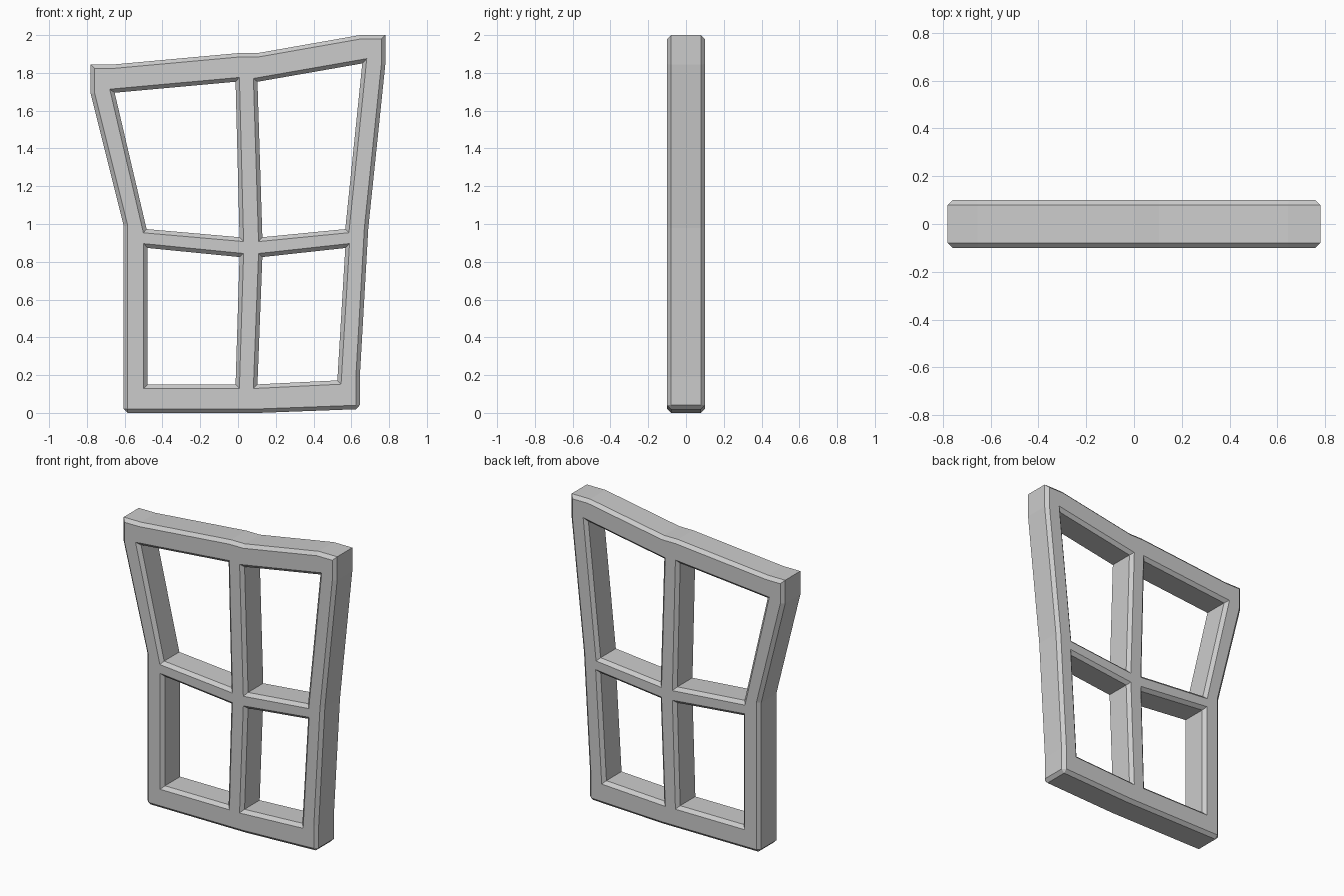
import bpy, bmesh
from mathutils import Vector

if "Cube" in bpy.data.objects:
    bpy.data.objects.remove(bpy.data.objects["Cube"])

HALF, CH = 0.1, 0.021   # half depth, chamfer width

# Crooked outer outline (x, z)
outer = [(-.78, 1.845), (-.655, 1.845), (.005, 1.905), (.105, 1.905), (.645, 2), (.78, 2),
         (.78, 1.845), (.69, .98), (.645, .19), (.645, .02), (.11, 0), (-.605, 0),
         (-.605, .99), (-.78, 1.69)]
BOTTOM_CORNERS = (9, 11)

# Four pane openings at their narrowest (x, z)
panes = [
    [(-.653, 1.695), (-.013, 1.753), (.008, .93), (-.484, .973)],
    [(.103, 1.753), (.658, 1.85), (.568, .973), (.129, .93)],
    [(-.478, .873), (.008, .825), (-.013, .151), (-.478, .151)],
    [(.129, .825), (.568, .873), (.526, .172), (.103, .151)],
]


def offset(pts, d):
    """Mitred offset of a clockwise loop; positive d shrinks it."""
    res = []
    for i, p in enumerate(pts):
        p = Vector(p)
        a = (p - Vector(pts[i - 1])).normalized()
        b = (Vector(pts[(i + 1) % len(pts)]) - p).normalized()
        na, nb = Vector((a.y, -a.x)), Vector((b.y, -b.x))
        res.append(p + (na + nb) * d / (1 + na.dot(nb)))
    return res


def add_wall(bm, wall, face):
    """Chamfer, straight wall, chamfer."""
    rings = [[bm.verts.new((p[0], y, p[1])) for p in loop] for loop, y in
             ((face, -HALF), (wall, CH - HALF), (wall, HALF - CH), (face, HALF))]
    n = len(wall)
    for r, s in zip(rings, rings[1:]):
        for i in range(n):
            j = (i + 1) % n
            bm.faces.new((r[i], r[j], s[j], s[i]))


bm = bmesh.new()

# Outer wall, with the two bottom corners nipped off
wall, face = [], []
for i, f in enumerate(offset(outer, CH)):
    p = Vector(outer[i])
    if i in BOTTOM_CORNERS:
        for k in (i - 1, i + 1):
            wall.append(p + (Vector(outer[k]) - p).normalized() * CH)
            face.append(f)
    else:
        wall.append(p)
        face.append(f)
add_wall(bm, wall, face)

# Pane openings
for pane in panes:
    add_wall(bm, pane, offset(pane, -CH))
bmesh.ops.remove_doubles(bm, verts=bm.verts[:], dist=1e-5)

# Flat front and back faces around the openings
for side in (-1, 1):
    edges = [e for e in bm.edges if all(abs(v.co.y - side * HALF) < 1e-4 for v in e.verts)]
    bmesh.ops.triangle_fill(bm, edges=edges, use_beauty=True, normal=(0, side, 0))
bmesh.ops.recalc_face_normals(bm, faces=bm.faces[:])

mesh = bpy.data.meshes.new("window_frame")
bm.to_mesh(mesh)
bm.free()
bpy.context.collection.objects.link(bpy.data.objects.new("window_frame", mesh))
